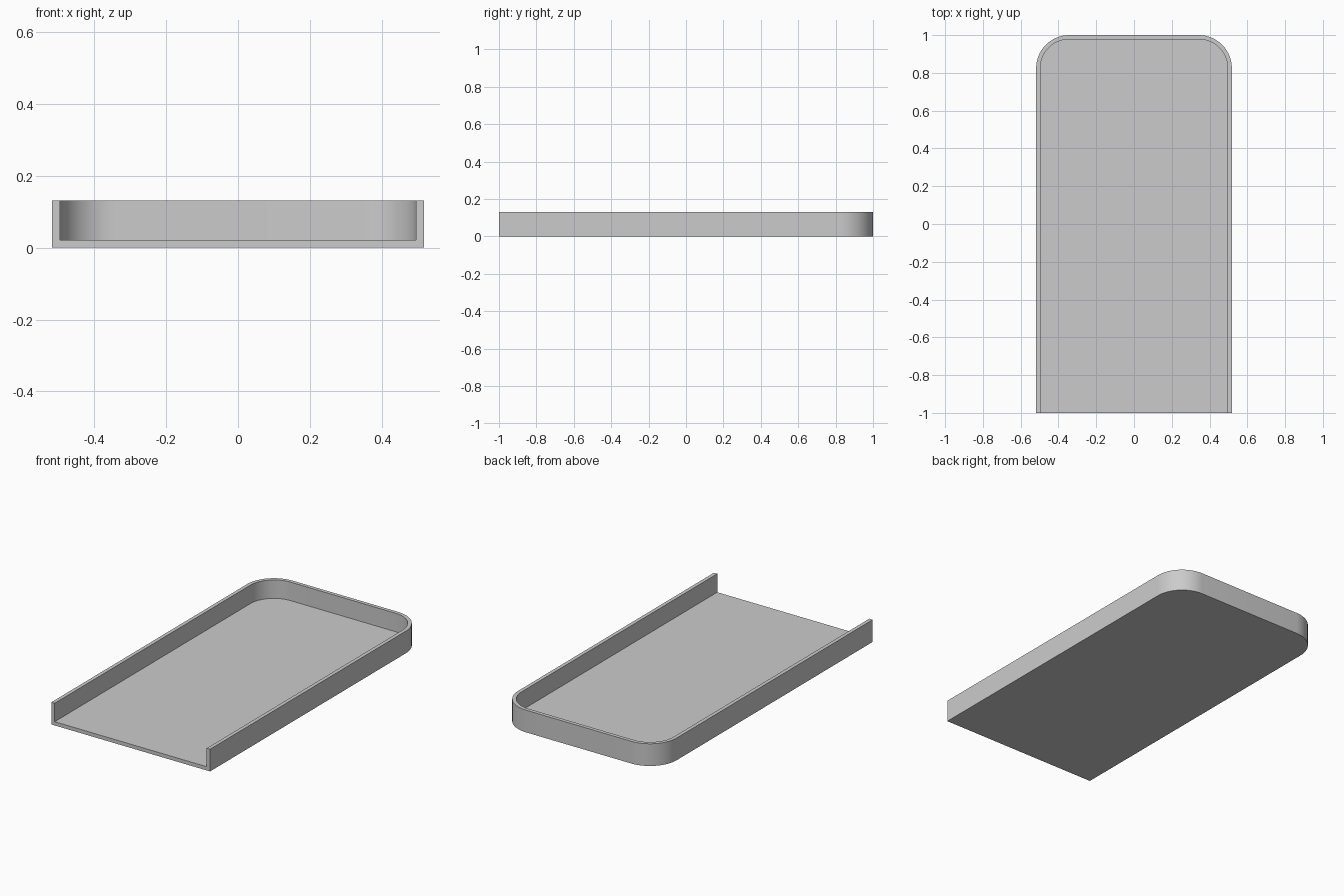
import bpy, bmesh
from math import sin, cos, pi

if "Cube" in bpy.data.objects:
    bpy.data.objects.remove(bpy.data.objects["Cube"])

HALF_W, HALF_L, HEIGHT = 0.518, 1.0, 0.131
THICK, RADIUS, STEPS = 0.022, 0.175, 16


def u_path(inset):
    """Open-fronted outline with two rounded back corners, moved inwards by inset."""
    r = RADIUS - inset
    cx, cy = HALF_W - RADIUS, HALF_L - RADIUS
    arc = [(cx + r * cos(pi / 2 * i / STEPS), cy + r * sin(pi / 2 * i / STEPS))
           for i in range(STEPS + 1)]
    right = [(HALF_W - inset, -HALF_L)] + arc
    return right + [(-x, y) for x, y in reversed(right)]


bm = bmesh.new()


def ring(inset, z):
    return [bm.verts.new((x, y, z)) for x, y in u_path(inset)]


# Wall cross-section: outer bottom, outer top, inner top, inner floor
rings = [ring(0, 0), ring(0, HEIGHT), ring(THICK, HEIGHT), ring(THICK, THICK)]
for a, b in zip(rings, rings[1:]):
    for i in range(len(a) - 1):
        bm.faces.new((a[i], a[i + 1], b[i + 1], b[i]))

# Underside, tray floor and the U-shaped open front
bm.faces.new(rings[0][::-1])
bm.faces.new(rings[3])
bm.faces.new([r[0] for r in rings] + [r[-1] for r in reversed(rings)])
bmesh.ops.recalc_face_normals(bm, faces=bm.faces)

mesh = bpy.data.meshes.new("open_front_tray")
bm.to_mesh(mesh)
bm.free()
tray = bpy.data.objects.new("open_front_tray", mesh)
bpy.context.collection.objects.link(tray)

# Smooth rounded corners, crisp rim
bpy.context.view_layer.objects.active = tray
tray.select_set(True)
bpy.ops.object.shade_smooth_by_angle(angle=pi / 6)
